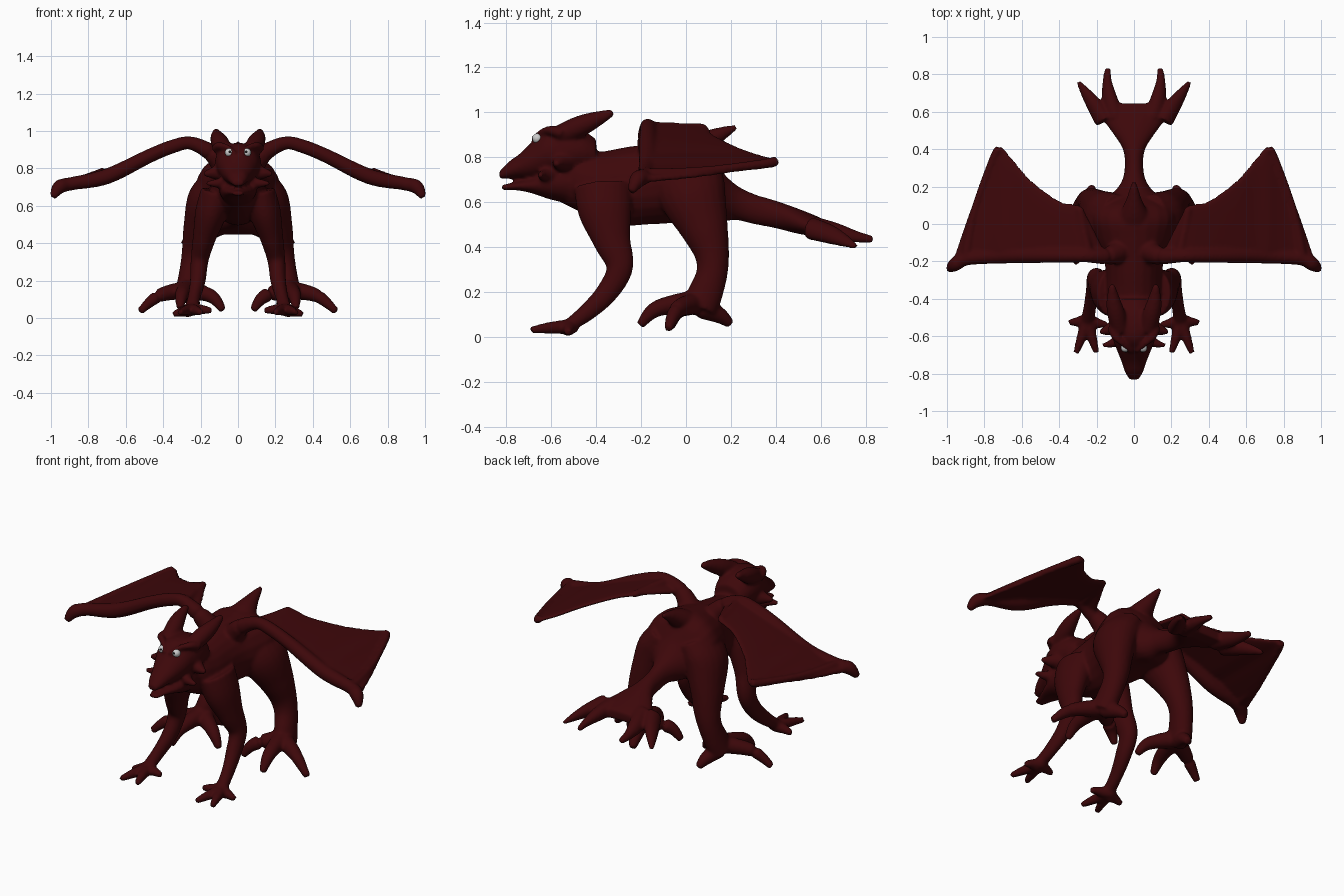
import bpy, bmesh, math
from mathutils import Vector


def material(name, rgb):
    m = bpy.data.materials.new(name)
    m.diffuse_color = (*rgb, 1)
    return m


RED = material("dark red hide", (0.047, 0.0022, 0.003))
WHITE = material("eye white", (0.60, 0.60, 0.60))
BLACK = material("pupil black", (0.01, 0.01, 0.01))

X, Y, Z = Vector((1, 0, 0)), Vector((0, 1, 0)), Vector((0, 0, 1))
bm = bmesh.new()


def spline(pts, steps):
    """Catmull-Rom through points of any dimension."""
    out, n = [], len(pts)
    for i in range(n - 1):
        p = [pts[max(i - 1, 0)], pts[i], pts[i + 1], pts[min(i + 2, n - 1)]]
        for k in range(steps):
            t = k / steps
            out.append([0.5 * (2 * b + (c - a) * t + (2 * a - 5 * b + 4 * c - d) * t * t
                               + (3 * b - a - 3 * c + d) * t ** 3) for a, b, c, d in zip(*p)])
    out.append(list(pts[-1]))
    return out


def tube(pts, frame=None, steps=6, sides=20, power=1.0):
    """Closed tube; points are (x, y, z, r) or (x, y, z, half width, half height)."""
    pts = spline([p if len(p) == 5 else (*p, p[3]) for p in pts], steps)
    pos = [Vector(p[:3]) for p in pts]
    rings = []
    for i, p in enumerate(pts):
        if frame:
            u, v = frame
        else:
            t = (pos[min(i + 1, len(pos) - 1)] - pos[max(i - 1, 0)]).normalized()
            ref = X if abs(t.x) < 0.8 else Y
            u = (ref - t * ref.dot(t)).normalized()
            v = t.cross(u)
        ring = []
        for k in range(sides):
            c, s = math.cos(k * math.tau / sides), math.sin(k * math.tau / sides)
            c, s = [math.copysign(abs(q) ** power, q) for q in (c, s)]
            ring.append(bm.verts.new(pos[i] + u * c * max(p[3], .004) + v * s * max(p[4], .004)))
        rings.append(ring)
    for a, b in zip(rings, rings[1:]):
        for k in range(sides):
            j = (k + 1) % sides
            bm.faces.new((a[k], a[j], b[j], b[k]))
    bm.faces.new(rings[0][::-1])
    bm.faces.new(rings[-1])


def pair(pts, frame=None, **kw):
    """The same tube on the right and left side."""
    for s in (1, -1):
        tube([(p[0] * s, *p[1:]) for p in pts], frame, **kw)


def along_y(rows):
    return [(0, y, z, w, h) for y, z, w, h in rows]


# Body, tail and tail fan
tube(along_y([(-.56, .69, .07, .09), (-.48, .69, .12, .13), (-.38, .67, .145, .155),
              (-.27, .67, .15, .175), (-.17, .68, .165, .18), (-.08, .69, .20, .185),
              (.02, .70, .225, .185), (.09, .68, .205, .165), (.15, .63, .13, .12),
              (.22, .60, .07, .08), (.3, .57, .05, .068), (.4, .545, .06, .062),
              (.5, .515, .125, .056), (.58, .493, .185, .046), (.645, .478, .205, .028)]), (X, Z))
pair([(.16, .55, .50, .05), (.215, .64, .485, .042), (.26, .705, .47, .028), (.298, .76, .455, .012)])
pair([(.10, .56, .495, .05), (.13, .67, .475, .042), (.143, .76, .458, .026), (.14, .835, .445, .016)])
# Droop the sides of the fan
for v in bm.verts:
    if v.co.y > .4:
        v.co.z -= .6 * v.co.x ** 2

# Dorsal horn over the hips
tube([(0, -.02, .80, .12, .07), (0, .06, .85, .075, .06), (0, .13, .89, .042, .04),
      (0, .18, .915, .026, .025), (0, .225, .935, .012, .012)])

# Head: skull with snout, and lower jaw
tube(along_y([(-.40, .81, .09, .07), (-.46, .825, .115, .095), (-.54, .825, .125, .112),
              (-.62, .82, .112, .108), (-.68, .79, .09, .085), (-.74, .762, .066, .055),
              (-.79, .742, .05, .038), (-.832, .72, .026, .018)]), (X, Z))
tube(along_y([(-.5, .69, .1, .1), (-.6, .685, .1, .075), (-.68, .675, .078, .038),
              (-.75, .672, .052, .02), (-.82, .665, .028, .012)]), (X, Z))
# Horns, brows, cheek spikes and nostrils
pair([(.075, -.57, .895, .045), (.095, -.48, .935, .048), (.11, -.41, .965, .038), (.118, -.325, 1.0, .016)])
pair([(.015, -.685, .875, .012), (.055, -.645, .912, .014), (.1, -.60, .92, .022), (.12, -.55, .905, .025)])
pair([(.08, -.54, .78, .05), (.135, -.565, .775, .032), (.185, -.58, .77, .011)])
pair([(.06, -.60, .72, .04), (.11, -.635, .72, .026), (.17, -.65, .72, .011)])
pair([(.025, -.79, .762, .013), (.03, -.76, .78, .013)], steps=3)

# Front legs and toes
pair([(.11, -.37, .67, .09, .13), (.145, -.36, .56, .085, .12), (.18, -.33, .43, .062, .085),
      (.205, -.295, .31, .048, .06), (.215, -.35, .2, .042, .05), (.235, -.44, .11, .034, .04),
      (.25, -.53, .045, .038, .028)])
for toe in [(.20, -.69, .03), (.31, -.69, .03), (.348, -.525, .018), (.14, -.54, .04)]:
    mid = [(a + b) / 2 for a, b in zip(toe, (.25, -.52, .05))]
    pair([(.25, -.51, .045, .034), (*mid, .027), (*toe, .016)])
pair([(.25, -.5, .05, .03), (.275, -.535, .008, .014)], steps=3)

# Hind legs and curled toes
pair([(.10, .01, .73, .09, .15), (.155, .03, .63, .115, .15), (.2, .08, .49, .092, .11),
      (.225, .115, .37, .075, .078), (.245, .115, .28, .064, .07), (.265, .085, .19, .06, .078),
      (.28, .06, .12, .06, .075)])
for root, knuckle, tip in [((.28, .04, .15), (.42, -.04, .12), (.525, -.08, .035)),
                           ((.27, .04, .16), (.30, -.13, .125), (.31, -.205, .05)),
                           ((.26, .04, .15), (.14, -.04, .115), (.08, -.07, .04)),
                           ((.27, .07, .13), (.24, .15, .095), (.222, .20, .055))]:
    pair([(*root, .05), (*knuckle, .037), (*tip, .02)])

# Wing arms with hooked ends
pair([(.06, -.14, .79, .07), (.14, -.17, .88, .048), (.25, -.17, .935, .036), (.34, -.17, .92, .037),
      (.47, -.17, .868, .038), (.7, -.17, .757, .042), (.89, -.185, .718, .036),
      (.955, -.215, .70, .038), (.99, -.245, .645, .018)])
# Wing membranes: x, trailing edge y, height
skin = [(.17, -.12, .895), (.25, .04, .925), (.29, .10, .93), (.4, .125, .895), (.55, .235, .84),
        (.65, .35, .80), (.72, .415, .78), (.78, .31, .755), (.88, .06, .72), (.965, -.19, .70)]
pair([(x, (t - .2) / 2, z, (t + .2) / 2, .015) for x, t, z in skin], (Y, Z), power=.6, sides=28)
# Finger bones and inner edges of the wings
pair([(.90, -.18, .72, .03), (.85, .08, .74, .02), (.76, .33, .768, .022), (.722, .405, .782, .024)])
pair([(.24, -.17, .93, .03), (.27, -.03, .932, .022), (.29, .085, .932, .02)])

# Melt all the tubes into one smooth hide
bmesh.ops.recalc_face_normals(bm, faces=bm.faces)
mesh = bpy.data.meshes.new("dragon_body")
bm.to_mesh(mesh)
bm.free()
mesh.materials.append(RED)
body = bpy.data.objects.new("dragon_body", mesh)
bpy.context.collection.objects.link(body)
rm = body.modifiers.new("melt", 'REMESH')
rm.mode, rm.voxel_size, rm.use_smooth_shade = 'VOXEL', 0.009, True
sm = body.modifiers.new("soften", 'SMOOTH')
sm.factor, sm.iterations = 0.5, 8


def ball(name, loc, r, mat):
    bpy.ops.mesh.primitive_uv_sphere_add(segments=20, ring_count=12, radius=r, location=loc)
    o = bpy.context.object
    o.name = name
    o.data.materials.append(mat)
    bpy.ops.object.shade_smooth()


# Eyes
for s, side in ((1, "right"), (-1, "left")):
    ball("eye_" + side, (s * .047, -.662, .884), .023, WHITE)
    ball("pupil_" + side, (s * .045, -.679, .888), .008, BLACK)
